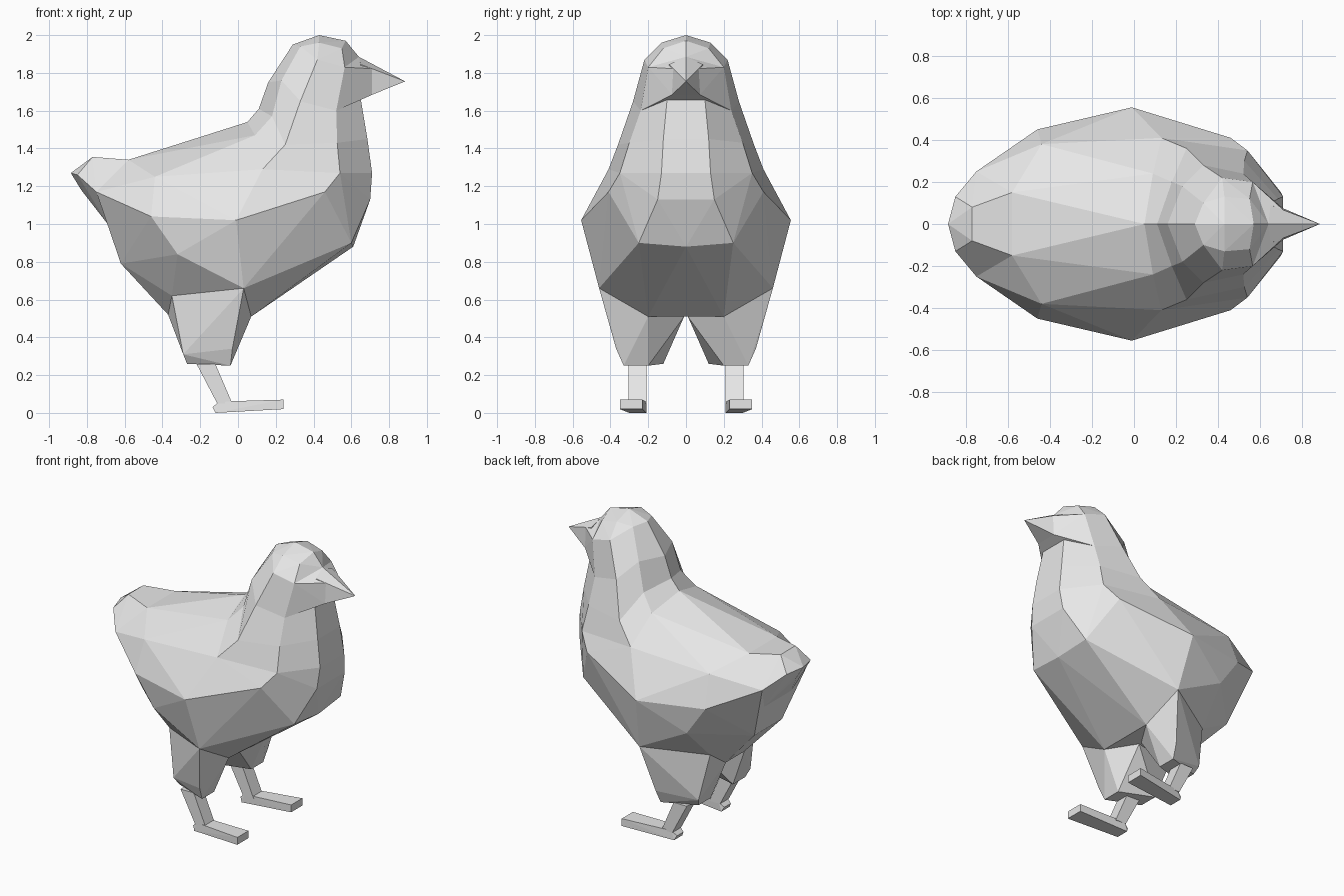
import bpy
import bmesh

if "Cube" in bpy.data.objects:
    bpy.data.objects.remove(bpy.data.objects["Cube"])

grey = bpy.data.materials.new("plain_grey")
grey.diffuse_color = (0.8, 0.8, 0.8, 1)
grey.use_nodes = True
grey.node_tree.nodes["Principled BSDF"].inputs["Base Color"].default_value = grey.diffuse_color


def mirrored(points):
    """Points plus their reflections across the y = 0 plane."""
    return points + [(x, -y, z) for x, y, z in points if y > 0]


def add_hull(bm, points):
    verts = [bm.verts.new(p) for p in points]
    bmesh.ops.convex_hull(bm, input=verts)
    return verts


def finish(name, bm):
    loose = [v for v in bm.verts if not v.link_faces]
    bmesh.ops.delete(bm, geom=loose, context='VERTS')
    bmesh.ops.remove_doubles(bm, verts=bm.verts[:], dist=0.001)
    bmesh.ops.recalc_face_normals(bm, faces=bm.faces[:])
    mesh = bpy.data.meshes.new(name)
    bm.to_mesh(mesh)
    bm.free()
    mesh.materials.append(grey)
    obj = bpy.data.objects.new(name, mesh)
    bpy.context.collection.objects.link(obj)
    return obj


def hull(name, points):
    bm = bmesh.new()
    add_hull(bm, points)
    return finish(name, bm)


def open_hull(bm, ring, extra):
    """Hull of a ring and extra points, left open across the ring."""
    verts = add_hull(bm, ring + extra)
    rim = set(verts[:len(ring)])
    cap = [f for f in bm.faces if all(v in rim for v in f.verts)]
    bmesh.ops.delete(bm, geom=cap, context='FACES')


def full_ring(half):
    """Closed ring from a half ring that starts on the centre line."""
    return half + [(x, -y, z) for x, y, z in reversed(half[1:])]


# Neck rings from shoulder to crown, each from nape round to throat
neck = [full_ring(r) for r in (
    [(.05, 0, 1.54), (.09, .24, 1.47), (.13, .41, 1.29), (.54, .35, 1.27), (.71, .13, 1.27)],
    [(.11, 0, 1.61), (.18, .20, 1.57), (.25, .36, 1.42), (.525, .30, 1.43), (.685, .12, 1.45)],
    [(.16, 0, 1.75), (.23, .18, 1.76), (.33, .28, 1.65), (.52, .24, 1.60), (.65, .10, 1.66)],
    [(.29, 0, 1.95), (.33, .10, 1.94), (.42, .22, 1.87), (.565, .20, 1.83), (.60, .08, 1.82)],
)]

# Torso, open where the neck joins
bm = bmesh.new()
open_hull(bm, neck[0], mirrored([
    (-.58, .15, 1.34), (-.44, .38, 1.25), (-.75, .25, 1.17),
    (-.46, .45, 1.04), (-.01, .555, 1.02), (.46, .41, 1.17),
    (.70, .15, 1.13), (.60, .25, .90), (.61, 0, .88),
    (.03, .46, .66), (-.32, .45, .84), (-.35, .24, .62),
    (.07, .20, .51), (.07, 0, .51), (-.37, .10, .52),
    (-.62, .15, .79), (-.69, .15, 1.0)]))
# Crown, open underneath
crown = bmesh.new()
open_hull(crown, neck[3], mirrored([
    (.43, 0, 2.0), (.57, 0, 1.97), (.43, .13, 1.96), (.55, .12, 1.93), (.64, 0, 1.885)]))
temp = bpy.data.meshes.new("crown_temp")
crown.to_mesh(temp)
crown.free()
bm.from_mesh(temp)
bpy.data.meshes.remove(temp)
# Neck bands
loops = [[bm.verts.new(p) for p in ring] for ring in neck]
for low, high in zip(loops, loops[1:]):
    n = len(low)
    for i in range(n):
        j = (i + 1) % n
        bm.faces.new((low[i], low[j], high[j], high[i]))
finish("body", bm)

# Upturned tail
hull("tail", mirrored([
    (-.58, .15, 1.34), (-.77, .08, 1.355), (-.85, .13, 1.26), (-.885, 0, 1.27),
    (-.75, .25, 1.17), (-.83, 0, 1.18), (-.69, .15, 1.0)]))

# Cheeks and beak
hull("cheeks", mirrored([
    (.565, .20, 1.83), (.52, .24, 1.60), (.64, 0, 1.885),
    (.71, .067, 1.822), (.65, .10, 1.66), (.71, .074, 1.684)]))
hull("beak", mirrored([
    (.64, 0, 1.885), (.65, .09, 1.845), (.65, .10, 1.66), (.885, 0, 1.755)]))

# Legs
for side, s in (("left", 1), ("right", -1)):
    def leg_part(name, points):
        hull(side + "_" + name, [(x, s * y, z) for x, y, z in points])

    leg_part("thigh", [
        (.03, .46, .66), (-.35, .24, .62), (.07, .20, .51), (-.37, .10, .52), (-.05, .01, .51),
        (-.03, .37, .34), (-.29, .28, .31), (-.27, .25, .26), (-.04, .33, .25),
        (-.04, .20, .25), (-.27, .12, .26)])
    leg_part("shank", [
        (x + d, y, z) for x, w, z in ((-.22, .10, .26), (-.11, .08, .05))
        for d in (0, w) for y in (.21, .305)])
    leg_part("foot", [
        (-.10, .21, .06), (-.10, .30, .06), (-.135, .22, .03), (-.135, .29, .03),
        (-.12, .21, 0), (-.12, .30, 0), (.24, .23, .02), (.24, .35, .02),
        (.24, .23, .07), (.24, .35, .07)])
